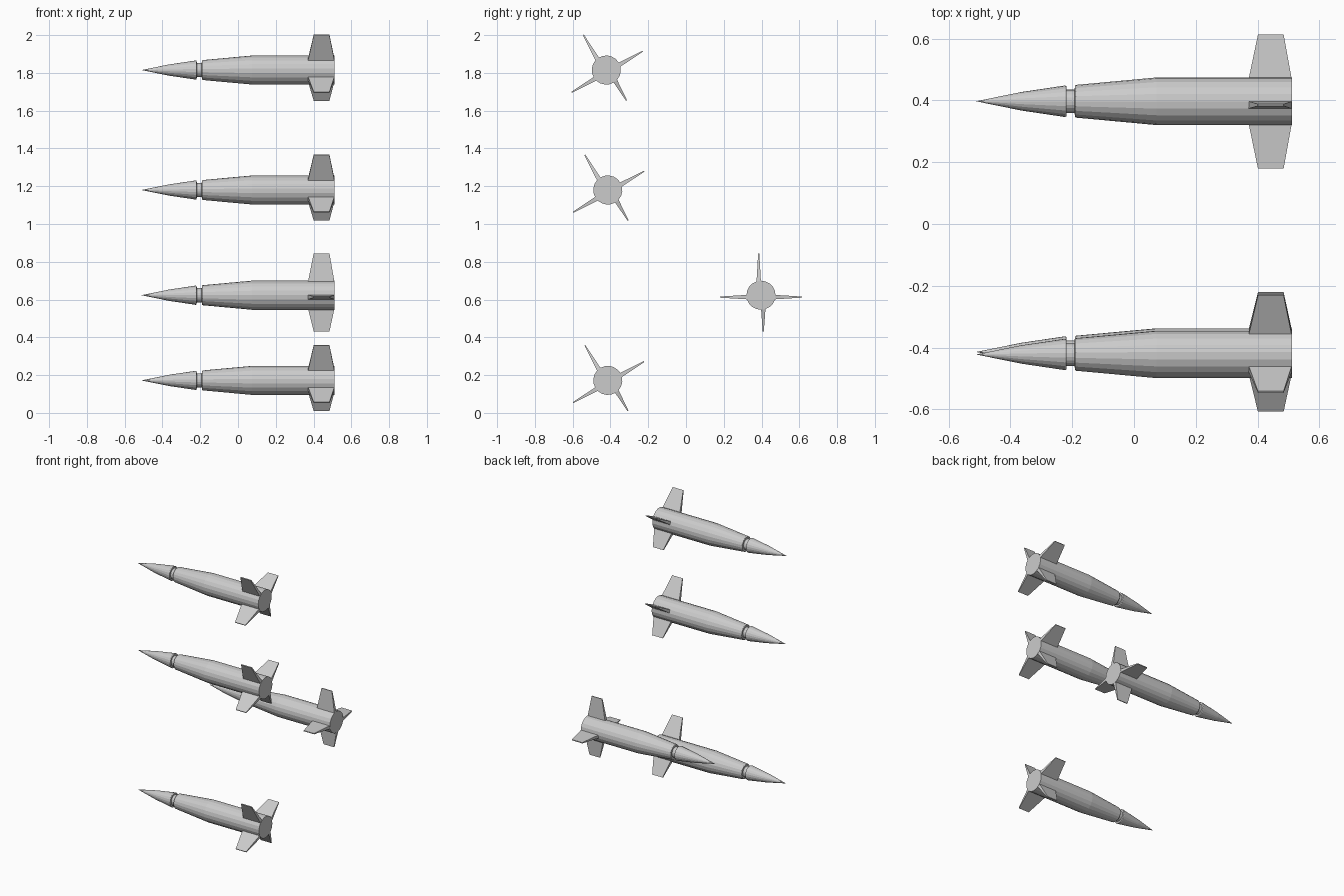
import bpy, bmesh
from math import sin, cos, pi, radians
from mathutils import Vector

if "Cube" in bpy.data.objects:
    bpy.data.objects.remove(bpy.data.objects["Cube"])

SIDES = 20
# body outline: (x along the axis, radius), nose points to -x
PROFILE = [(-0.364, 0.030), (-0.223, 0.051), (-0.219, 0.049), (-0.218, 0.038),
           (-0.192, 0.038), (-0.191, 0.050), (-0.187, 0.053), (0.073, 0.077), (0.511, 0.077)]
# fins: (angle in y-z plane, sideways offset, tip radius)
FINS = [(0, -0.010, 0.216), (90, 0.012, 0.222), (180, 0.010, 0.218), (270, 0.012, 0.193)]


def add_mesh(name, bm):
    bmesh.ops.recalc_face_normals(bm, faces=bm.faces[:])
    mesh = bpy.data.meshes.new(name)
    bm.to_mesh(mesh)
    bm.free()
    obj = bpy.data.objects.new(name, mesh)
    bpy.context.collection.objects.link(obj)
    return obj


def make_body(name):
    bm = bmesh.new()
    tip = bm.verts.new((-0.511, 0, 0))
    rings = [[bm.verts.new((x, r * cos(2 * pi * i / SIDES), r * sin(2 * pi * i / SIDES)))
              for i in range(SIDES)] for x, r in PROFILE]
    for i in range(SIDES):
        j = (i + 1) % SIDES
        bm.faces.new((tip, rings[0][i], rings[0][j]))
        for a, b in zip(rings, rings[1:]):
            bm.faces.new((a[i], b[i], b[j], a[j]))
    bm.faces.new(rings[-1])
    return add_mesh(name, bm)


def make_fin(name, angle, offset, tip_radius):
    a = radians(angle)
    out = Vector((0, cos(a), sin(a)))
    side = Vector((0, -sin(a), cos(a)))
    bm = bmesh.new()

    # rectangular section shrinking from root to tip
    def section(x0, x1, radius, half):
        return [bm.verts.new(Vector((x, 0, 0)) + out * radius + side * (offset + s * half))
                for x, s in ((x0, -1), (x1, -1), (x1, 1), (x0, 1))]

    root = section(0.370, 0.511, 0.068, 0.012)
    tip = section(0.401, 0.484, tip_radius, 0.003)
    bm.faces.new(root)
    bm.faces.new(tip)
    for i in range(4):
        j = (i + 1) % 4
        bm.faces.new((root[i], root[j], tip[j], tip[i]))
    return add_mesh(name, bm)


def make_rocket(label, y, z, roll):
    body = make_body(label + "_body")
    body.location = (0, y, z)
    body.rotation_euler.x = radians(roll)
    for k, fin in enumerate(FINS):
        make_fin(f"{label}_fin_{k + 1}", *fin).parent = body


# three rolled rockets on one side, one upright on the other
make_rocket("bottom_rocket", -0.414, 0.172, 30)
make_rocket("middle_rocket", -0.414, 1.180, 30)
make_rocket("top_rocket", -0.422, 1.815, 30)
make_rocket("far_rocket", 0.397, 0.623, 0)
